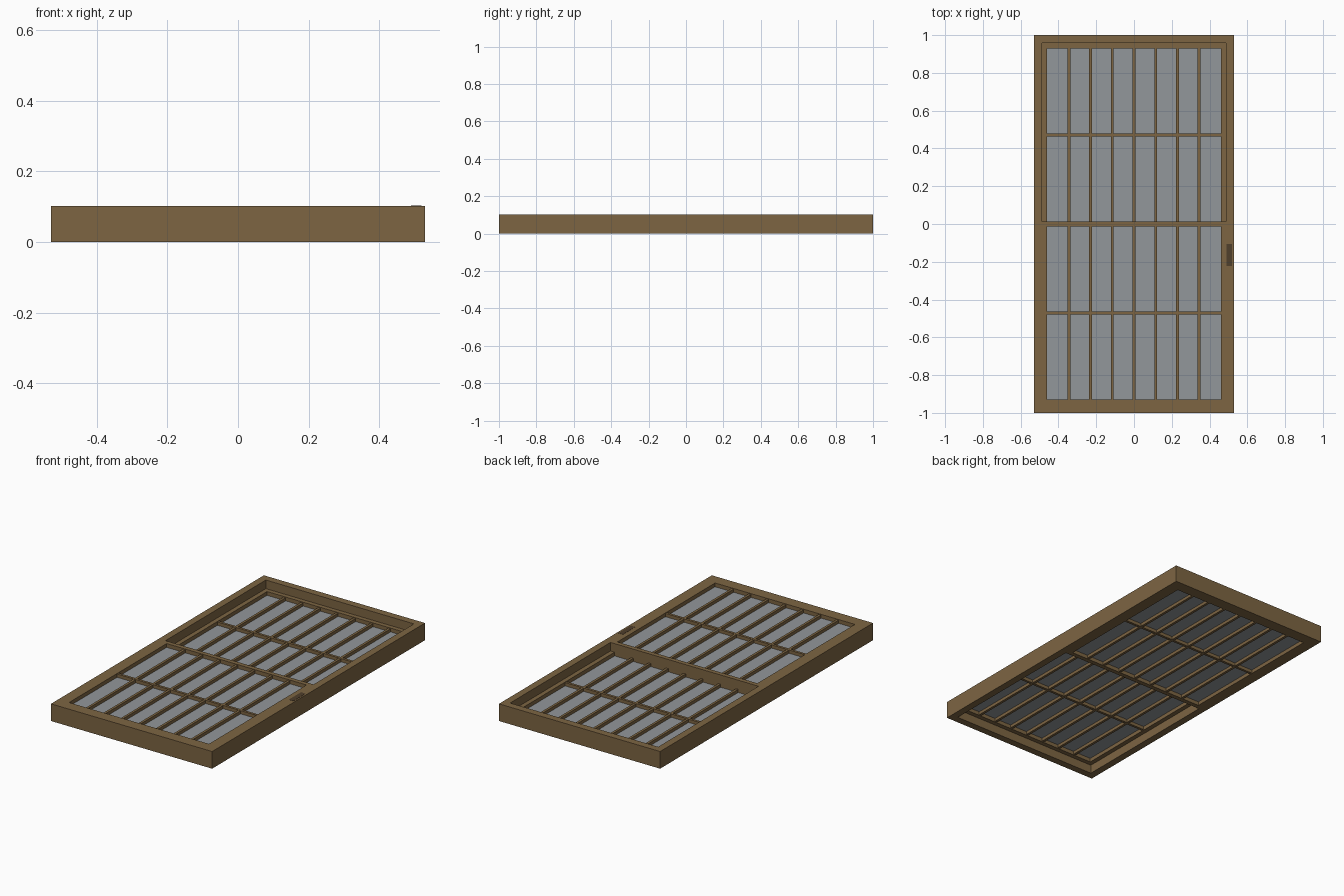
import bpy, bmesh

if "Cube" in bpy.data.objects:
    bpy.data.objects.remove(bpy.data.objects["Cube"])

W, H, D = 0.53, 1.0, 0.102      # outer half width, half length, depth
T = 0.043                       # outer frame board width
S = 0.027                       # sash stile width


def material(name, col):
    m = bpy.data.materials.new(name)
    m.diffuse_color = (*col, 1)
    m.use_nodes = True
    m.node_tree.nodes["Principled BSDF"].inputs["Base Color"].default_value = m.diffuse_color
    return m


wood = material("wood", (0.205, 0.13, 0.055))
dark = material("dark_metal", (0.08, 0.05, 0.025))
glass = material("glass", (0.29, 0.31, 0.325))


def box(name, x0, x1, y0, y1, z0, z1, mat=wood):
    bm = bmesh.new()
    bmesh.ops.create_cube(bm, size=1)
    for v in bm.verts:
        v.co = (x1 if v.co.x > 0 else x0, y1 if v.co.y > 0 else y0, z1 if v.co.z > 0 else z0)
    me = bpy.data.meshes.new(name)
    bm.to_mesh(me)
    bm.free()
    me.materials.append(mat)
    ob = bpy.data.objects.new(name, me)
    bpy.context.collection.objects.link(ob)
    return ob


def ring(name, hx, y0, y1, t, z0, z1):
    # rectangular frame: a flat loop of quads, extruded to depth
    bm = bmesh.new()
    def loop(i):
        return [bm.verts.new((x, y, z0)) for x, y in
                ((-hx + i, y0 + i), (hx - i, y0 + i), (hx - i, y1 - i), (-hx + i, y1 - i))]
    a, b = loop(0), loop(t)
    faces = [bm.faces.new((a[k], a[(k + 1) % 4], b[(k + 1) % 4], b[k])) for k in range(4)]
    r = bmesh.ops.extrude_face_region(bm, geom=faces)
    for v in r["geom"]:
        if isinstance(v, bmesh.types.BMVert):
            v.co.z = z1
    bmesh.ops.recalc_face_normals(bm, faces=bm.faces)
    me = bpy.data.meshes.new(name)
    bm.to_mesh(me)
    bm.free()
    me.materials.append(wood)
    ob = bpy.data.objects.new(name, me)
    bpy.context.collection.objects.link(ob)


def sash(name, y0, y1, z0, z1):
    hx = W - T
    ring(name + "_frame", hx, y0, y1, S, z0, z1)
    ix, ya, yb = hx - S, y0 + S, y1 - S
    zm, bar, g = (z0 + z1) / 2, 0.0075, 0.004
    # glazing bars: seven upright, one across
    for k in range(1, 8):
        x = -ix + 2 * ix * k / 8
        box(f"{name}_upright_bar_{k}", x - bar, x + bar, ya, yb, z0 + g, z1 - g)
    ym = (ya + yb) / 2
    box(name + "_cross_bar", -ix, ix, ym - bar, ym + bar, z0 + g - 0.001, z1 - g + 0.001)
    box(name + "_glass", -ix, ix, ya, yb, zm - 0.003, zm + 0.003, glass)


# outer casing
ring("outer_frame", W, -H, H, T, 0, D)

# two sliding sashes, stacked in depth and overlapping at the meeting rail
sash("upper_sash", -0.014, H - T, 0, D / 2)
sash("lower_sash", -H + T, 0.014, D / 2, D)

# latch plate on the right jamb
box("latch_plate", 0.49, 0.52, -0.223, -0.107, D - 0.01, D + 0.001, dark)
